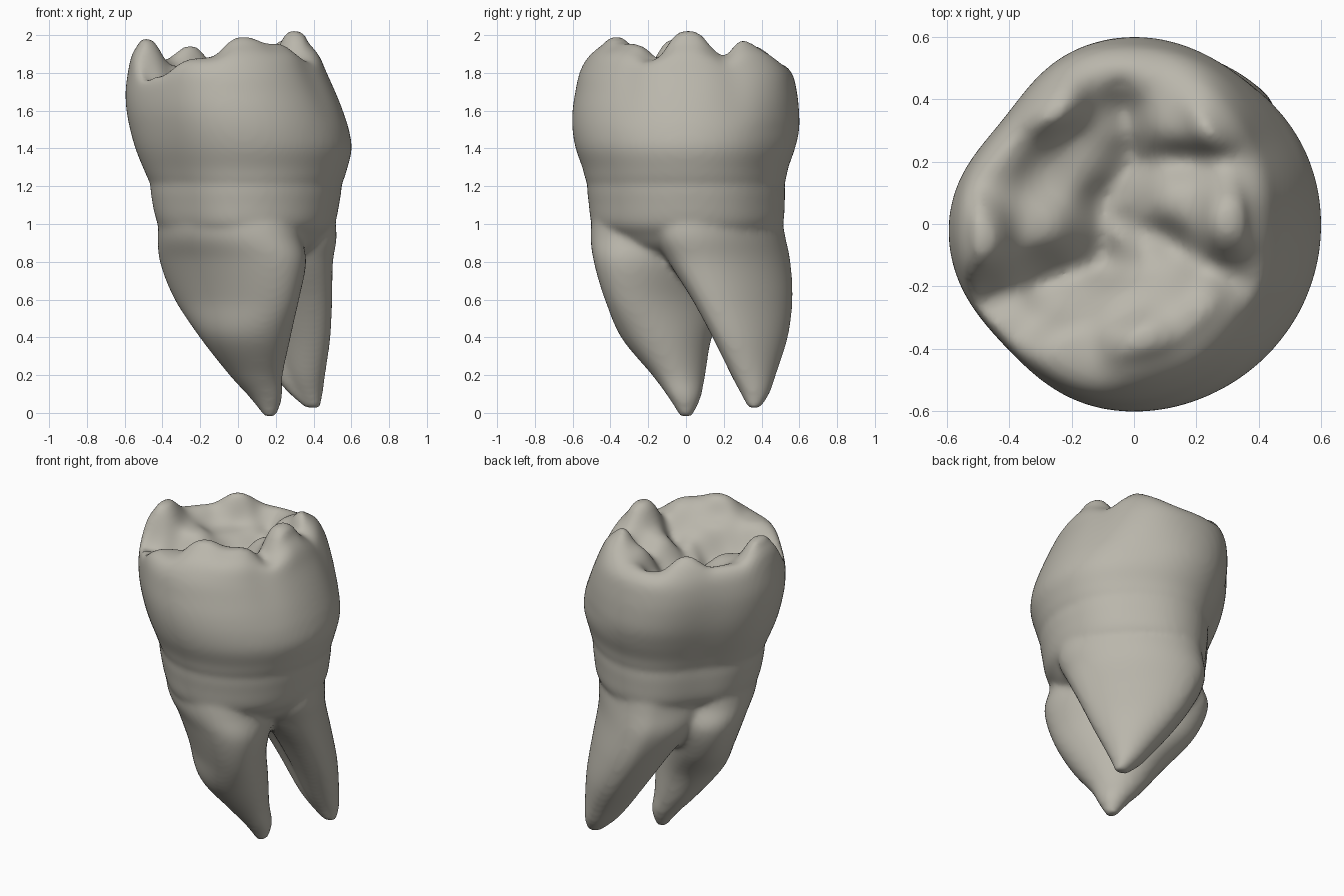
import bpy, bmesh
from math import sin, cos, pi, exp, degrees, sqrt
from mathutils import Vector

cube = bpy.data.objects.get("Cube")
if cube:
    bpy.data.objects.remove(cube, do_unlink=True)

SIDES = 96

# Level tables: height, then left, right, front and back limits
CROWN = [(1.12, -.40, .47, -.45, .46), (1.21, -.467, .547, -.522, .522),
         (1.3, -.51, .58, -.55, .545), (1.4, -.55, .602, -.585, .58),
         (1.5, -.578, .587, -.602, .602), (1.6, -.597, .555, -.602, .60),
         (1.7, -.602, .515, -.587, .587), (1.8, -.59, .47, -.565, .56),
         (1.89, -.57, .43, -.52, .50), (1.96, -.535, .375, -.455, .44),
         (2.05, -.47, .30, -.36, .34), (2.09, -.08, -.07, -.02, -.01)]
NECK = [(1.32, -.42, .50, -.47, .47), (1.22, -.468, .547, -.522, .522),
        (1.1, -.457, .535, -.515, .525), (1.0, -.43, .512, -.50, .515),
        (.94, -.385, .47, -.45, .46), (.88, -.33, .42, -.39, .41),
        (.82, -.24, .33, -.29, .31), (.76, -.12, .22, -.16, .2)]

# Root tables: height, centre along and across the diagonal, two radii
FRONT_ROOT = [(1.15, -.10, .05, .32, .42), (.95, -.12, .057, .30, .446),
              (.8, -.09, .053, .27, .476), (.6, -.075, .067, .22, .41),
              (.4, -.046, .10, .20, .275), (.2, .04, .095, .125, .155),
              (.08, .10, .11, .08, .09), (-.018, .12, .12, .032, .032)]
BACK_ROOT = [(1.15, .22, 0, .25, .40), (.95, .25, 0, .25, .42),
             (.8, .29, -.035, .22, .40), (.6, .375, -.046, .175, .333),
             (.4, .445, -.035, .14, .245), (.2, .495, -.01, .10, .135),
             (.1, .523, .005, .07, .08), (.025, .54, .03, .032, .032)]

# Chewing surface: cusps, rim notches, inner ridges and pits
RELIEF = [(.02, -.36, 2.02), (.3, .02, 2.07), (.24, .31, 2.01), (-.5, -.05, 2.0),
          (-.25, .36, 1.98), (.36, -.2, 1.89), (.38, .19, 1.91), (-.03, .47, 1.87),
          (-.45, .24, 1.88), (-.44, -.27, 1.78), (.22, -.3, 1.96), (-.2, -.42, 1.88),
          (-.1, -.12, 1.67), (-.08, .07, 1.70), (-.02, .2, 1.71), (-.05, .35, 1.77),
          (-.27, -.18, 1.70), (.1, -.06, 1.79), (.15, .2, 1.82), (-.25, .15, 1.78),
          (.15, .07, 1.88), (-.3, 0, 1.84), (-.03, -.26, 1.87), (.12, .32, 1.90),
          (-.18, .26, 1.77)]
GROOVES = [[(-.46, -.25), (-.1, -.12), (-.1, .08), (0, .2), (-.04, .44)],
           [(-.1, .02), (.06, -.03), (.36, -.2)],
           [(0, .2), (.38, .21)]]


def spline(rows, steps):
    """Smoothly fill in levels between the table rows."""
    rows = [rows[0]] + rows + [rows[-1]]
    for a, b, c, d in zip(rows, rows[1:], rows[2:], rows[3:]):
        for k in range(steps):
            t = k / steps
            yield [q + .5 * t * (r - p + t * (2*p - 5*q + 4*r - s + t * (3*(q - r) + s - p)))
                   for p, q, r, s in zip(a, b, c, d)]
    yield rows[-1]


def box_ring(row, angle):
    """Rounded outline: flat left corners, a full back right cusp, side furrows."""
    z, x0, x1, y0, y1 = row
    deg = degrees(angle)

    def bump(centre, width):
        return exp(-((deg - centre) / width) ** 2)

    top = max(0, min(1, (z - 1.5) / .4))
    s = 1 - .115 * bump(140, 26) - .06 * bump(225, 24) + (.11 * top - .025) * bump(55, 22)
    s -= .03 * top * (bump(328, 10) + bump(26, 9))
    return ((x0 + x1) / 2 + s * cos(angle) * (x1 - x0) / 2,
            (y0 + y1) / 2 + s * sin(angle) * (y1 - y0) / 2)


def root_ring(row, angle):
    """Ellipse whose axes lie on the diagonals."""
    _, u, v, a, b = row
    u, v = u + a * cos(angle), v - b * sin(angle)
    return (u + v) / sqrt(2), (u - v) / sqrt(2)


def flanged_ring(row, angle):
    """Root outline with a web on its inner left side."""
    z, u, v, a, b = row
    if cos(angle) < 0:
        a *= 1 + 1.1 * max(0, sin(angle))
    return root_ring((z, u, v, a, b), angle)


def groove_distance(p):
    best = 1.0
    for line in GROOVES:
        for a, b in zip(line, line[1:]):
            a, d = Vector(a), Vector(b) - Vector(a)
            t = max(0, min(1, (p - a).dot(d) / d.length_squared))
            best = min(best, (p - a - d * t).length)
    return best


def chewing_height(x, y):
    total = weight = 0
    for px, py, pz in RELIEF:
        w = ((x - px) ** 2 + (y - py) ** 2 + .006) ** -2
        total += w * pz
        weight += w
    return total / weight - .035 * exp(-(groove_distance(Vector((x, y))) / .045) ** 2)


def soft_min(a, b, blend=.1):
    overlap = max(blend - abs(a - b), 0) / blend
    return min(a, b) - overlap ** 2 * blend / 4


def loft(bm, rows, ring, steps, relief=False):
    """Closed skin over a stack of rings."""
    loops = []
    for row in spline(rows, steps):
        loop = []
        for i in range(SIDES):
            x, y = ring(row, 2 * pi * i / SIDES)
            z = row[0]
            if relief and z > 1.6:
                z = soft_min(z, chewing_height(x, y))
            loop.append(bm.verts.new((x, y, z)))
        loops.append(loop)
    for low, high in zip(loops, loops[1:]):
        for i in range(SIDES):
            j = (i + 1) % SIDES
            bm.faces.new((low[i], low[j], high[j], high[i]))
    bm.faces.new(loops[0][::-1])
    bm.faces.new(loops[-1])


# Crown, neck and two roots
bm = bmesh.new()
loft(bm, CROWN, box_ring, 20, relief=True)
for rows, ring in ((NECK, box_ring), (FRONT_ROOT, root_ring), (BACK_ROOT, flanged_ring)):
    loft(bm, rows[::-1], ring, 8)
bmesh.ops.recalc_face_normals(bm, faces=bm.faces)
mesh = bpy.data.meshes.new("tooth")
bm.to_mesh(mesh)
bm.free()
tooth = bpy.data.objects.new("tooth", mesh)
bpy.context.collection.objects.link(tooth)

# Fuse the parts into one skin and soften the joins
fuse = tooth.modifiers.new("fuse", 'REMESH')
fuse.mode = 'VOXEL'
fuse.voxel_size = .016
soften = tooth.modifiers.new("soften", 'SMOOTH')
soften.factor = .5
soften.iterations = 11
graph = bpy.context.evaluated_depsgraph_get()
skin = bpy.data.meshes.new_from_object(tooth.evaluated_get(graph))
tooth.modifiers.clear()
tooth.data = skin

# Enamel colour
enamel = bpy.data.materials.new("warm grey enamel")
enamel.use_nodes = True
colour = (.49, .47, .41, 1)
enamel.diffuse_color = colour
enamel.node_tree.nodes["Principled BSDF"].inputs["Base Color"].default_value = colour
skin.materials.clear()
skin.materials.append(enamel)
for face in skin.polygons:
    face.use_smooth = True
